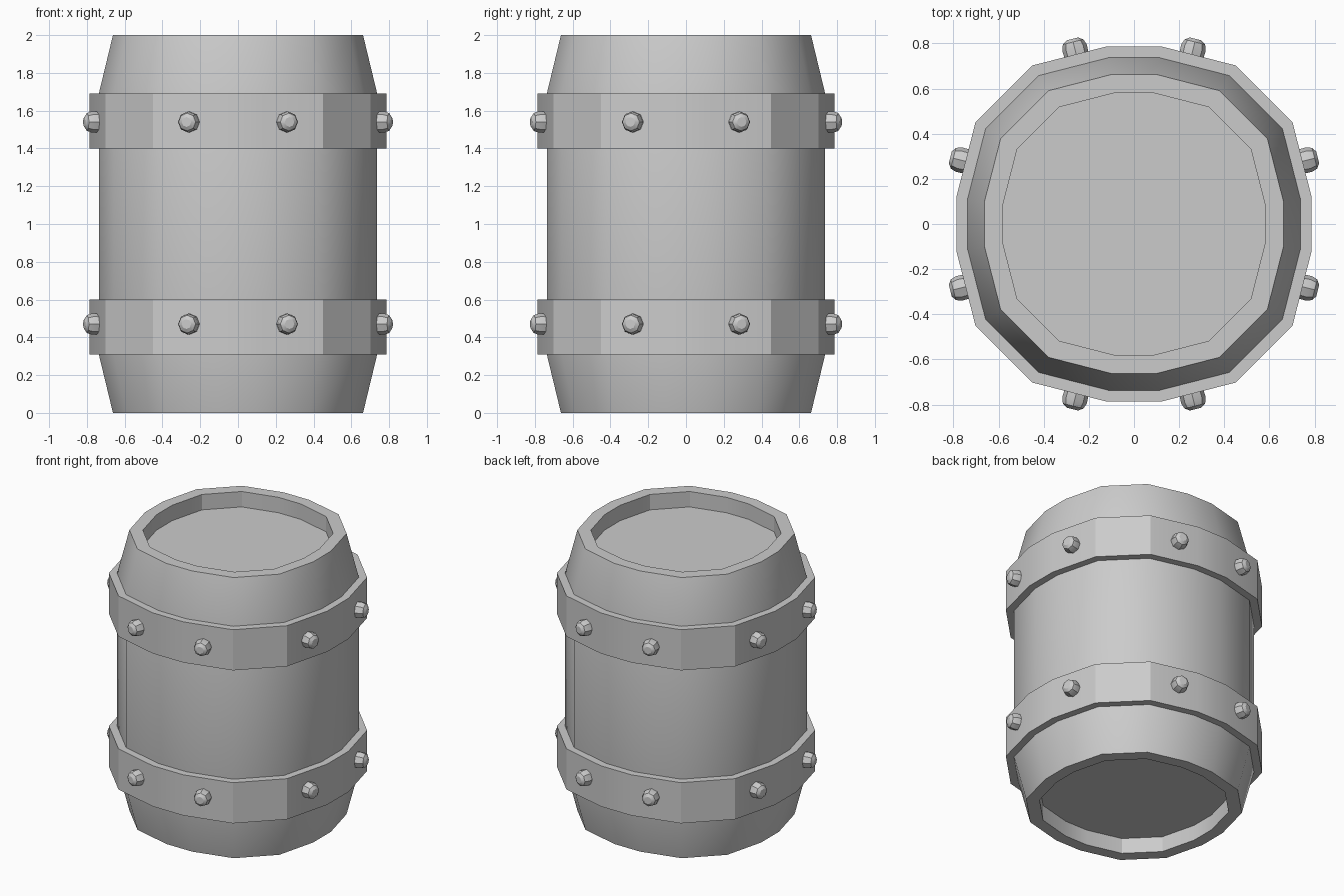
import bpy, bmesh, math
from mathutils import Matrix, Vector

if "Cube" in bpy.data.objects:
    bpy.data.objects.remove(bpy.data.objects["Cube"])

# 16-sided barrel outline (unit half-width), built by symmetry from two points
CORNERS = [(1.0, 0.152), (0.892, 0.573), (0.573, 0.892), (0.152, 1.0)]
OUTLINE = []
for k in range(4):
    rot = Matrix.Rotation(k * math.pi / 2, 2)
    OUTLINE += [rot @ Vector(c) for c in CORNERS]


def skin(bm, rings, close=False, caps=False):
    n = len(rings[0])
    pairs = list(zip(rings, rings[1:]))
    if close:
        pairs.append((rings[-1], rings[0]))
    for a, b in pairs:
        for i in range(n):
            j = (i + 1) % n
            bm.faces.new((a[i], a[j], b[j], b[i]))
    if caps:
        bm.faces.new(rings[0])
        bm.faces.new(rings[-1])


def finish(name, bm, angle):
    bmesh.ops.recalc_face_normals(bm, faces=bm.faces[:])
    me = bpy.data.meshes.new(name)
    bm.to_mesh(me)
    bm.free()
    ob = bpy.data.objects.new(name, me)
    bpy.context.collection.objects.link(ob)
    bpy.ops.object.select_all(action='DESELECT')
    ob.select_set(True)
    bpy.context.view_layer.objects.active = ob
    bpy.ops.object.shade_smooth_by_angle(angle=math.radians(angle))
    return ob


def lathe(name, profile, close=False, caps=False):
    bm = bmesh.new()
    rings = [[bm.verts.new((p.x * r, p.y * r, z)) for p in OUTLINE]
             for r, z in profile]
    skin(bm, rings, close, caps)
    return finish(name, bm, 30.5)


# Body with recessed lid and base
lathe("barrel_body", [(0.58, 0.11), (0.58, 0), (0.662, 0), (0.737, 0.31),
                      (0.737, 1.69), (0.662, 2), (0.58, 2), (0.58, 1.89)],
      caps=True)

# Hoops
for name, z in (("lower_hoop", 0.31), ("upper_hoop", 1.40)):
    lathe(name, [(0.72, z), (0.787, z), (0.787, z + 0.29), (0.72, z + 0.29)],
          close=True)


# Domed studs, two on each side of each hoop
def stud(name, x, y, z, nx, ny):
    normal = Vector((nx, ny, 0)).normalized()
    place = (Matrix.Translation((x, y, z))
             @ normal.to_track_quat('Z', 'Y').to_matrix().to_4x4())
    bm = bmesh.new()
    rings = []
    for r, h in [(0.054, -0.02), (0.056, 0.03), (0.047, 0.056), (0.026, 0.07)]:
        rings.append([bm.verts.new(place @ Vector((r * math.cos(a), r * math.sin(a), h)))
                      for a in (i * math.pi / 4 for i in range(8))])
    skin(bm, rings, caps=True)
    finish(name, bm, 30)


for level, z in (("lower", 0.47), ("upper", 1.54)):
    for sx in (-1, 1):
        for sy in (-1, 1):
            stud(level + "_stud_front_back", sx * 0.256, sy * 0.752, z, sx * 0.25, sy)
            stud(level + "_stud_side", sx * 0.746, sy * 0.278, z, sx, sy * 0.25)
